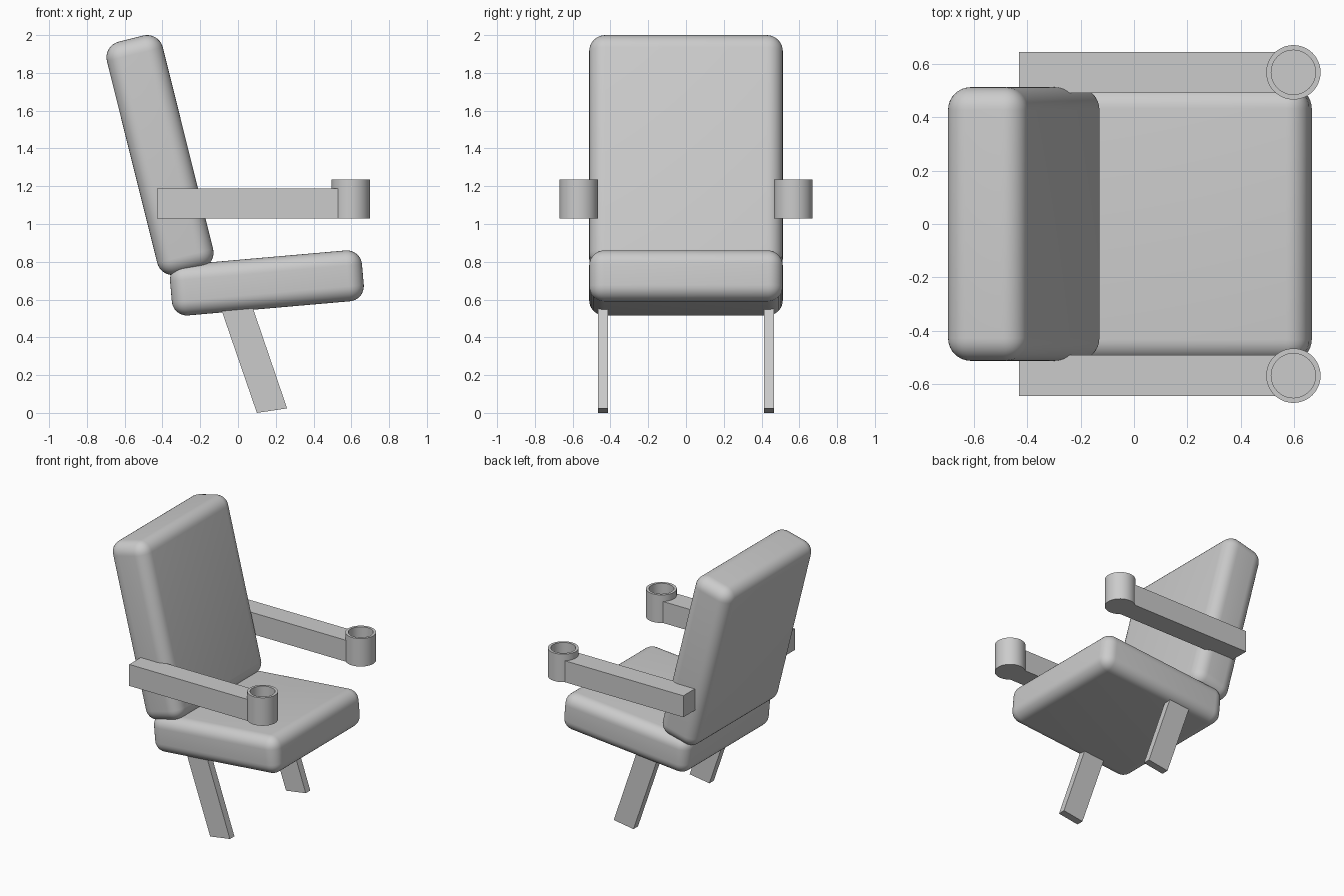
import bpy, bmesh
from math import sin, cos, asin, pi, radians
from mathutils import Vector

if "Cube" in bpy.data.objects:
    bpy.data.objects.remove(bpy.data.objects["Cube"], do_unlink=True)

grey = bpy.data.materials.new("soft grey")
grey.use_nodes = True
colour = (0.6, 0.6, 0.6, 1)
grey.diffuse_color = colour
grey.node_tree.nodes["Principled BSDF"].inputs["Base Color"].default_value = colour


def finish(bm, name):
    bmesh.ops.recalc_face_normals(bm, faces=bm.faces)
    mesh = bpy.data.meshes.new(name)
    bm.to_mesh(mesh)
    bm.free()
    mesh.materials.append(grey)
    obj = bpy.data.objects.new(name, mesh)
    bpy.context.collection.objects.link(obj)
    return obj


def smooth(obj):
    bpy.ops.object.select_all(action="DESELECT")
    obj.select_set(True)
    bpy.context.view_layer.objects.active = obj
    bpy.ops.object.shade_smooth_by_angle(angle=radians(35))


def cushion(name, size, centre, tilt, radius):
    """Rounded box, leaned about the y axis."""
    bm = bmesh.new()
    bmesh.ops.create_cube(bm, size=1)
    bmesh.ops.scale(bm, vec=size, verts=bm.verts)
    bmesh.ops.bevel(bm, geom=bm.edges[:], offset=radius, segments=8,
                    profile=0.5, affect="EDGES")
    obj = finish(bm, name)
    obj.location = centre
    obj.rotation_euler.y = radians(tilt)
    smooth(obj)


def prism(name, outline, direction):
    """Closed outline extruded along a direction."""
    bm = bmesh.new()
    face = bm.faces.new([bm.verts.new(p) for p in outline])
    new = bmesh.ops.extrude_face_region(bm, geom=[face], use_keep_orig=True)["geom"]
    bmesh.ops.translate(bm, vec=direction,
                        verts=[v for v in new if isinstance(v, bmesh.types.BMVert)])
    return finish(bm, name)


def cup(name, centre, profile):
    """Open cup turned around the z axis."""
    bm = bmesh.new()
    verts = [bm.verts.new((r, 0, z)) for r, z in profile]
    edges = [bm.edges.new(pair) for pair in zip(verts, verts[1:])]
    bmesh.ops.spin(bm, geom=verts + edges, axis=(0, 0, 1), cent=(0, 0, 0),
                   angle=2 * pi, steps=48)
    bmesh.ops.remove_doubles(bm, verts=bm.verts, dist=0.0005)
    obj = finish(bm, name)
    obj.location = centre
    smooth(obj)


# Upholstery
cushion("seat", (1.02, 1.025, 0.27), (0.153, 0, 0.688), -5, 0.08)
cushion("backrest", (0.305, 1.025, 1.27), (-0.413, 0, 1.365), -14, 0.085)

# Armrests, cup holders and legs; the chair faces +x
arm_y, half, cup_x, cup_r = 0.568, 0.077, 0.597, 0.102
floor, arm_top, rim = 1.03, 1.187, 1.235
inside = cup_r - 0.009
sweep = asin(half / inside)

for label, side in (("left", 1), ("right", -1)):
    y = side * arm_y
    # Armrest ends in a hollow curve inside the cup wall
    outline = [(-0.43, y + half, floor), (-0.43, y - half, floor)]
    for i in range(13):
        t = sweep * (i / 6 - 1)
        outline.append((cup_x - inside * cos(t), y + inside * sin(t), floor))
    prism("armrest_" + label, outline, Vector((0, 0, arm_top - floor)))

    cup("cup_holder_" + label, (cup_x, y, floor),
        [(0, 0), (cup_r, 0), (cup_r, rim - floor), (0.083, rim - floor),
         (0.083, 0.02), (0, 0.02)])

    # Slanted flat leg, its top buried in the seat
    leg = [(0.10, 0), (0.26, 0.024), (0.06, 0.61), (-0.11, 0.61)]
    prism("leg_" + label, [(x, side * 0.413, z) for x, z in leg],
          Vector((0, side * 0.052, 0)))
